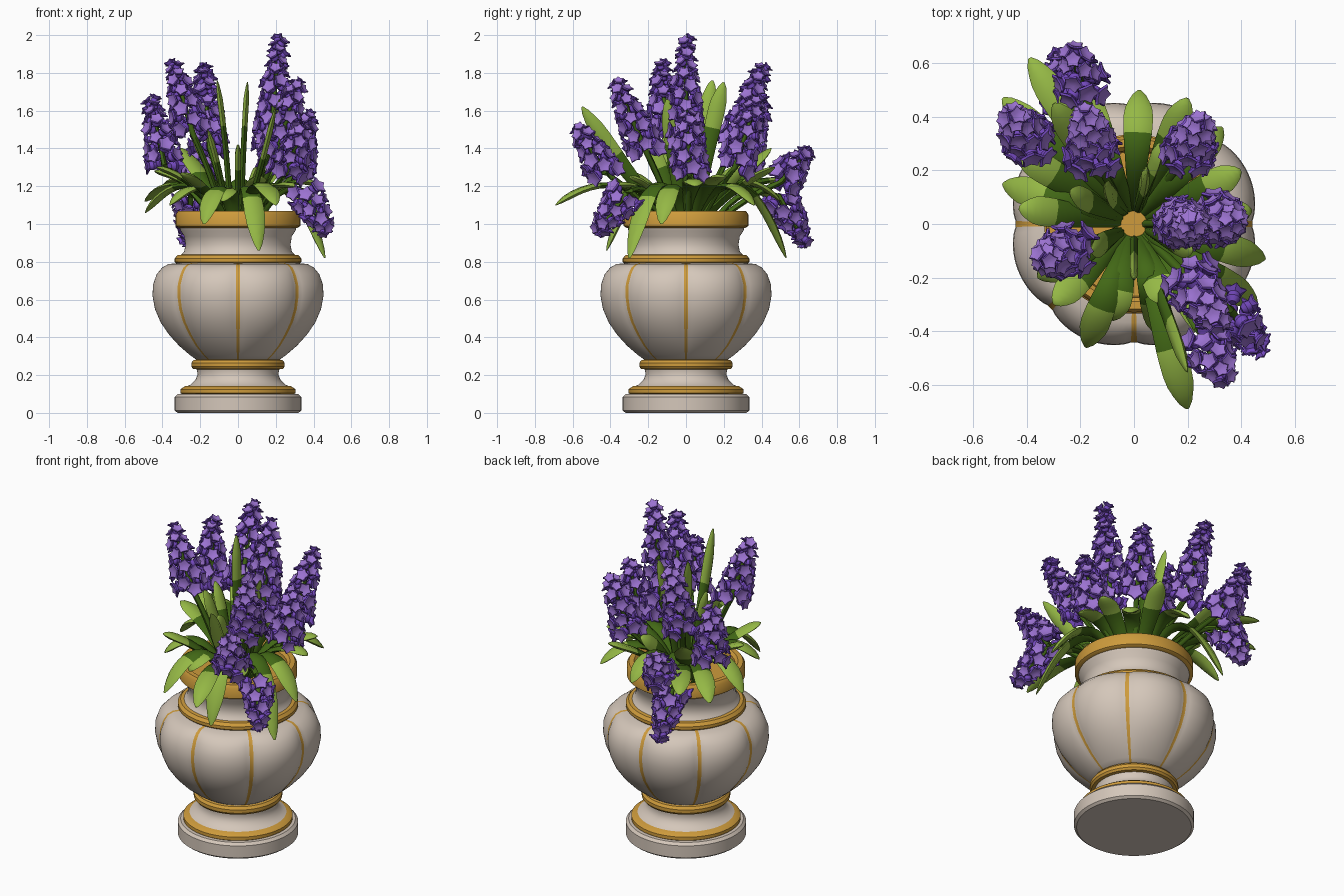
import bpy, bmesh, math, random
from mathutils import Vector as V

if "Cube" in bpy.data.objects:
    bpy.data.objects.remove(bpy.data.objects["Cube"])

random.seed(4)
UP = V((0, 0, 1))


def mat(name, c):
    m = bpy.data.materials.new(name)
    m.diffuse_color = (*c, 1)
    m.use_nodes = True
    m.node_tree.nodes["Principled BSDF"].inputs["Base Color"].default_value = m.diffuse_color
    return m


CREAM = mat("cream stone", (0.66, 0.57, 0.49))
GOLD = mat("gold", (0.62, 0.33, 0.045))
DARK = mat("dark leaf green", (0.055, 0.14, 0.008))
LIGHT = mat("light leaf green", (0.30, 0.48, 0.06))
PURPLE = mat("purple", (0.17, 0.065, 0.50))
LILAC = mat("lilac", (0.33, 0.17, 0.64))


def finish(bm, name, mats, angle=40):
    bmesh.ops.recalc_face_normals(bm, faces=bm.faces)
    me = bpy.data.meshes.new(name)
    bm.to_mesh(me)
    bm.free()
    for m in mats:
        me.materials.append(m)
    ob = bpy.data.objects.new(name, me)
    bpy.context.collection.objects.link(ob)
    bpy.ops.object.select_all(action='DESELECT')
    ob.select_set(True)
    bpy.context.view_layer.objects.active = ob
    bpy.ops.object.shade_smooth_by_angle(angle=math.radians(angle))


def skin(bm, rings, mat_rule=lambda i, j: 0, caps=True):
    """Join rings of points into a tube, with capped ends."""
    vs = [[bm.verts.new(p) for p in r] for r in rings]
    n = len(vs[0])
    for i in range(len(vs) - 1):
        for j in range(n):
            k = (j + 1) % n
            f = bm.faces.new((vs[i][j], vs[i][k], vs[i + 1][k], vs[i + 1][j]))
            f.material_index = mat_rule(i, j)
    if caps:
        bm.faces.new(vs[0]).material_index = mat_rule(0, 0)
        bm.faces.new(vs[-1]).material_index = mat_rule(len(vs) - 2, 0)


def lathe(name, profile, mats, lobes=None, rule=lambda i, j: 0, n=128):
    bm = bmesh.new()
    rings = []
    for r, z in profile:
        ring = []
        for j in range(n):
            a = (j - 0.5) * math.tau / n
            s = lobes(a, z) if lobes else 1
            ring.append((r * s * math.cos(a), r * s * math.sin(a), z))
        rings.append(ring)
    skin(bm, rings, rule)
    finish(bm, name, mats, 35)


# urn: plinth, foot, lobed body, neck, gold rings and rim
lathe("plinth", [(.32, 0), (.335, .012), (.335, .085), (.32, .1)], [CREAM])
lathe("foot_ring", [(.29, .095), (.305, .105), (.305, .125), (.28, .142)], [GOLD])
lathe("foot", [(.28, .138), (.25, .15), (.225, .175), (.213, .205), (.22, .235)], [CREAM])
lathe("waist_ring", [(.21, .23), (.238, .233), (.247, .245), (.247, .265), (.235, .28), (.2, .285)], [GOLD])


def lobed(a, z):
    fade = max(0, min(1, (z - .27) / .15, (.80 - z) / .06))
    return 1 + fade * (0.07 * abs(math.sin(4 * a)) ** 0.6 - 0.05)


lathe("lobed_body", [(.21, .275), (.255, .305), (.315, .355), (.37, .415), (.415, .48), (.445, .55),
                     (.458, .62), (.455, .68), (.435, .735), (.405, .77), (.37, .788), (.30, .795)],
      [CREAM, GOLD], lobed, lambda i, j: 1 if j % 16 == 0 and i < 11 else 0)
lathe("shoulder_ring", [(.30, .788), (.325, .79), (.335, .80), (.335, .818), (.32, .835), (.28, .84)], [GOLD])
lathe("neck", [(.305, .832), (.285, .855), (.278, .89), (.285, .935), (.305, .965), (.31, .985)], [CREAM])
lathe("rim", [(.28, .98), (.315, .98), (.33, .99), (.33, 1.05), (.318, 1.068), (.29, 1.068),
              (.275, 1.05), (.27, .99)], [GOLD])


def bezier(a, b, c, t):
    return a * (1 - t) ** 2 + b * 2 * t * (1 - t) + c * t * t


# strap leaves: (tip x, y, z, control height, edge-on flag)
LEAVES = [
    (-.39, .62, 1.20, 1.32, 0), (-.49, .47, 1.12, 1.35, 0), (-.49, .15, 1.06, 1.38, 0),
    (-.43, .06, 1.30, 1.25, 0), (-.36, -.2, 1.10, 1.32, 0), (-.18, -.46, 1.0, 1.38, 0),
    (.11, -.42, .86, 1.45, 0), (.2, -.69, 1.10, 1.36, 0), (.2, -.55, 1.62, 1.2, 1),
    (.46, -.30, .82, 1.50, 0), (.49, -.13, 1.0, 1.40, 0), (.40, .2, 1.25, 1.25, 0),
    (.2, .47, 1.30, 1.2, 0), (.02, .5, 1.12, 1.38, 0), (-.2, .53, .82, 1.52, 0),
    (.33, .36, 1.10, 1.35, 0), (.44, .05, 1.2, 1.3, 0), (-.11, .14, 1.76, 1.4, 1),
    (.05, .2, 1.75, 1.4, 1), (.22, -.1, 1.66, 1.3, 1), (.0, -.2, 1.42, 1.25, 1),
    (-.16, -.1, 1.5, 1.25, 1), (-.24, .12, 1.45, 1.25, 1), (-.3, .45, 1.4, 1.2, 0),
    (-.3, -.3, 1.27, 1.2, 0), (.12, -.3, 1.25, 1.2, 0), (-.44, .27, 1.28, 1.25, 0),
    (.3, -.42, 1.2, 1.25, 0), (.1, .3, 1.3, 1.2, 1), (-.08, -.36, 1.12, 1.28, 0)]

for k, (x, y, z, cz, edge) in enumerate(LEAVES):
    tip, d = V((x, y, z)), V((x, y, 0)).normalized()
    base, ctrl = d * 0.06 + V((0, 0, .98)), V((x * .5, y * .5, cz))
    bm = bmesh.new()
    rings = []
    N = 14
    for i in range(N + 1):
        t = 1 - (1 - i / N) ** 1.3
        p = bezier(base, ctrl, tip, t)
        tan = ((ctrl - base) * (1 - t) + (tip - ctrl) * t).normalized()
        side = V((0, 1, 0)) if edge else V((-d.y, d.x, 0))
        side = (side - tan * side.dot(tan)).normalized()
        nrm = tan.cross(side)
        full = .055 if not edge else .045
        w = full * (.4 + .6 * min(1, t / .7)) * max(.12, min(1, (1 - t) / .16) ** .5)
        h = .35 * w if t > .9 else .015
        rings.append([p + side * w, p + side * w * .5 + nrm * h, p - side * w * .5 + nrm * h,
                      p - side * w, p - side * w * .5 - nrm * h, p + side * w * .5 - nrm * h])
    skin(bm, rings, lambda i, j: 1 if i >= 8 else 0)
    finish(bm, f"leaf_{k + 1}", [DARK, LIGHT], 60)


def floret(bm, p, axis, s):
    """One bell with five flared petals and a lilac face."""
    a = axis.orthogonal().normalized()
    b = axis.cross(a)
    spin = random.random() * 6
    rings = []
    for h, r, star in ((0, .25, 0), (.35, .5, 0), (.75, .42, 0), (1.1, .85, .3), (1.22, .75, .3), (1.05, .22, 0)):
        ring = []
        for j in range(10):
            q = spin + j * math.tau / 10
            rr = r * (1 - star * (j % 2)) * s
            ring.append(p + axis * (h - (.1 if star and j % 2 else 0)) * s
                        + (a * math.cos(q) + b * math.sin(q)) * rr)
        rings.append(ring)
    skin(bm, rings, lambda i, j: 1 if i >= 4 else 0)


# flower spikes: lower end and tip of each flowering part
SPIKES = [
    ((.17, 0, 1.40), (.215, 0, 1.95)), ((.30, .02, 1.26), (.37, .01, 1.56)),
    ((.20, .26, 1.30), (.25, .37, 1.64)), ((-.15, .25, 1.40), (-.18, .40, 1.81)),
    ((-.24, -.10, 1.48), (-.335, -.13, 1.82)), ((-.39, .30, 1.31), (-.455, .40, 1.63)),
    ((-.19, .50, 1.22), (-.23, .63, 1.37)), ((-.25, .49, 1.15), (-.26, .62, .92)),
    ((.21, -.21, 1.38), (.31, -.36, 1.73)), ((.26, -.43, 1.27), (.33, -.56, 1.49)),
    ((.36, -.32, 1.16), (.455, -.45, .98))]

for k, (lo, hi) in enumerate(SPIKES):
    lo, hi = V(lo), V(hi)
    ax = (hi - lo).normalized()
    L = (hi - lo).length
    u = ax.orthogonal().normalized()
    v = ax.cross(u)
    # stem
    bm = bmesh.new()
    base = V((lo.x * .25, lo.y * .25, .98))
    ctrl = V((lo.x * .65, lo.y * .65, lo.z * .6 + .42 + (.15 if ax.z < 0 else 0)))
    path = [bezier(base, ctrl, lo, i / 8) for i in range(9)] + [hi]
    rings = []
    for i, p in enumerate(path):
        t = (path[min(i + 1, 9)] - path[max(i - 1, 0)]).normalized()
        e = t.orthogonal().normalized()
        f = t.cross(e)
        r = .016 if i < 9 else .008
        rings.append([p + (e * math.cos(q) + f * math.sin(q)) * r
                      for q in [j * math.tau / 6 for j in range(6)]])
    skin(bm, rings)
    finish(bm, f"flower_stem_{k + 1}", [DARK], 60)
    # florets in a spiral, smaller and steeper to the tip
    bm = bmesh.new()
    n = int(10 + L * 66)
    for i in range(n):
        t = i / (n - 1)
        q = i * 2.39996
        out = u * math.cos(q) + v * math.sin(q)
        lift = .1 + 1.6 * t ** 3 + random.uniform(-.15, .15)
        axis = (out + ax * lift).normalized()
        s = (.058 - .018 * t) * random.uniform(.9, 1.12)
        floret(bm, lo + ax * L * t + out * (.035 * (1 - t) + .004), axis, s)
    finish(bm, f"flower_spike_{k + 1}", [PURPLE, LILAC], 40)
